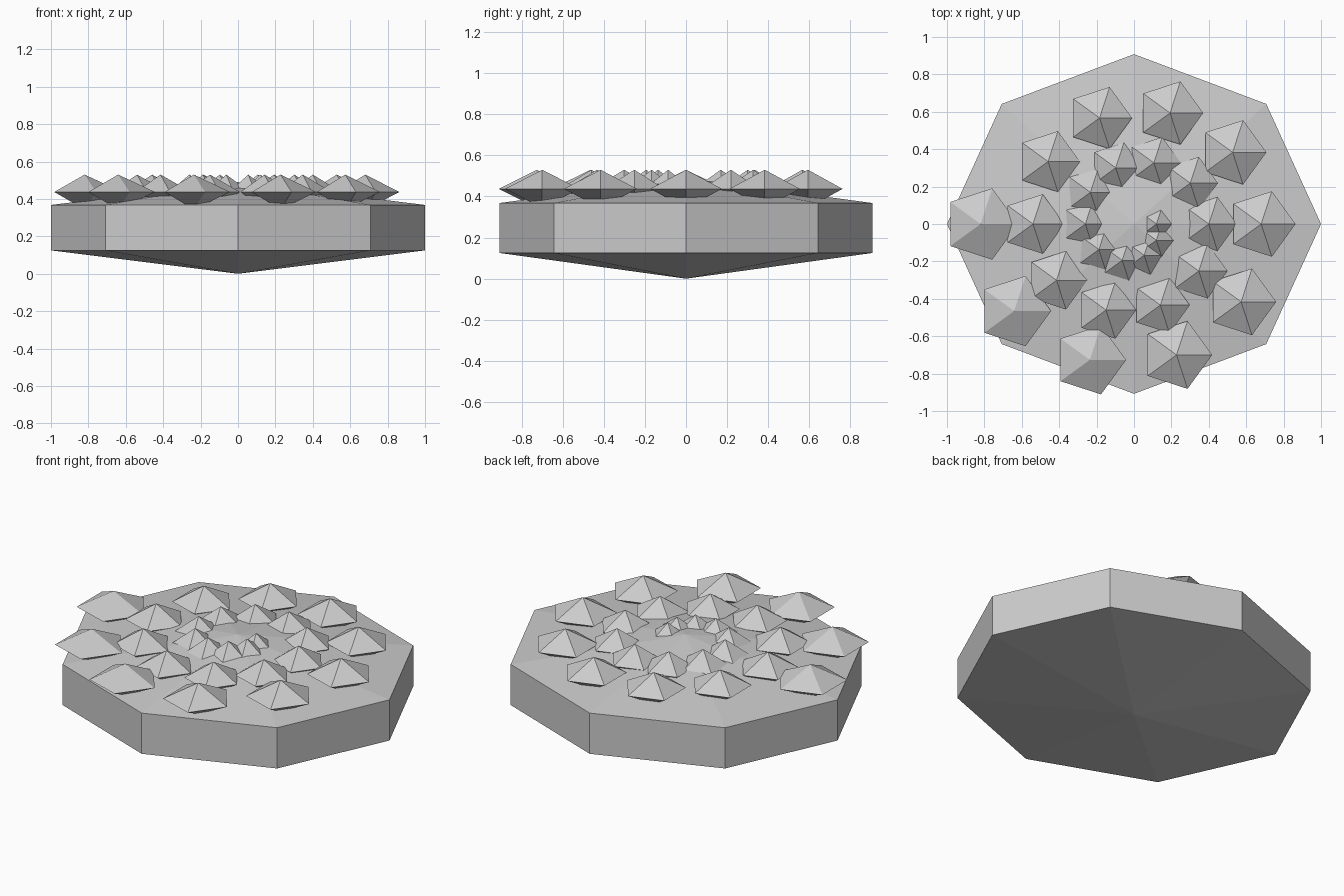
import bpy
import bmesh
from math import cos, sin, pi, radians

if "Cube" in bpy.data.objects:
    bpy.data.objects.remove(bpy.data.objects["Cube"], do_unlink=True)

grey = bpy.data.materials.new("plain grey")
grey.use_nodes = True
colour = (0.6, 0.6, 0.6, 1)
grey.diffuse_color = colour
grey.node_tree.nodes["Principled BSDF"].inputs["Base Color"].default_value = colour


def faceted_gem(name, sides, rx, ry, rings, bottom, top):
    """Stack of polygon rings closed by a point below and a point above."""
    bm = bmesh.new()
    angles = [2 * pi * k / sides for k in range(sides)]
    loops = [[bm.verts.new((rx * cos(a), ry * sin(a), z)) for a in angles] for z in rings]
    low, high = bm.verts.new((0, 0, bottom)), bm.verts.new((0, 0, top))
    for k in range(sides):
        n = (k + 1) % sides
        bm.faces.new((low, loops[0][n], loops[0][k]))
        bm.faces.new((high, loops[-1][k], loops[-1][n]))
        for a, b in zip(loops, loops[1:]):
            bm.faces.new((a[k], a[n], b[n], b[k]))
    mesh = bpy.data.meshes.new(name)
    bm.to_mesh(mesh)
    bm.free()
    mesh.materials.append(grey)
    obj = bpy.data.objects.new(name, mesh)
    bpy.context.collection.objects.link(obj)
    return obj


# Eight-sided slab with shallow points above and below
faceted_gem("base_disc", 8, 1.0, 0.908, [0.125, 0.368], 0, 0.49)

# Five-sided studs growing along a clockwise spiral
for i in range(26):
    size = 0.118 + 0.0033 * i
    stud = faceted_gem(f"spiral_stud_{i + 1:02d}", 5, size, size, [0], -0.093, 0.093)
    reach, angle = 0.12 + 0.028 * i, radians(-36 * i)
    stud.location = (reach * cos(angle), reach * sin(angle), 0.437)
